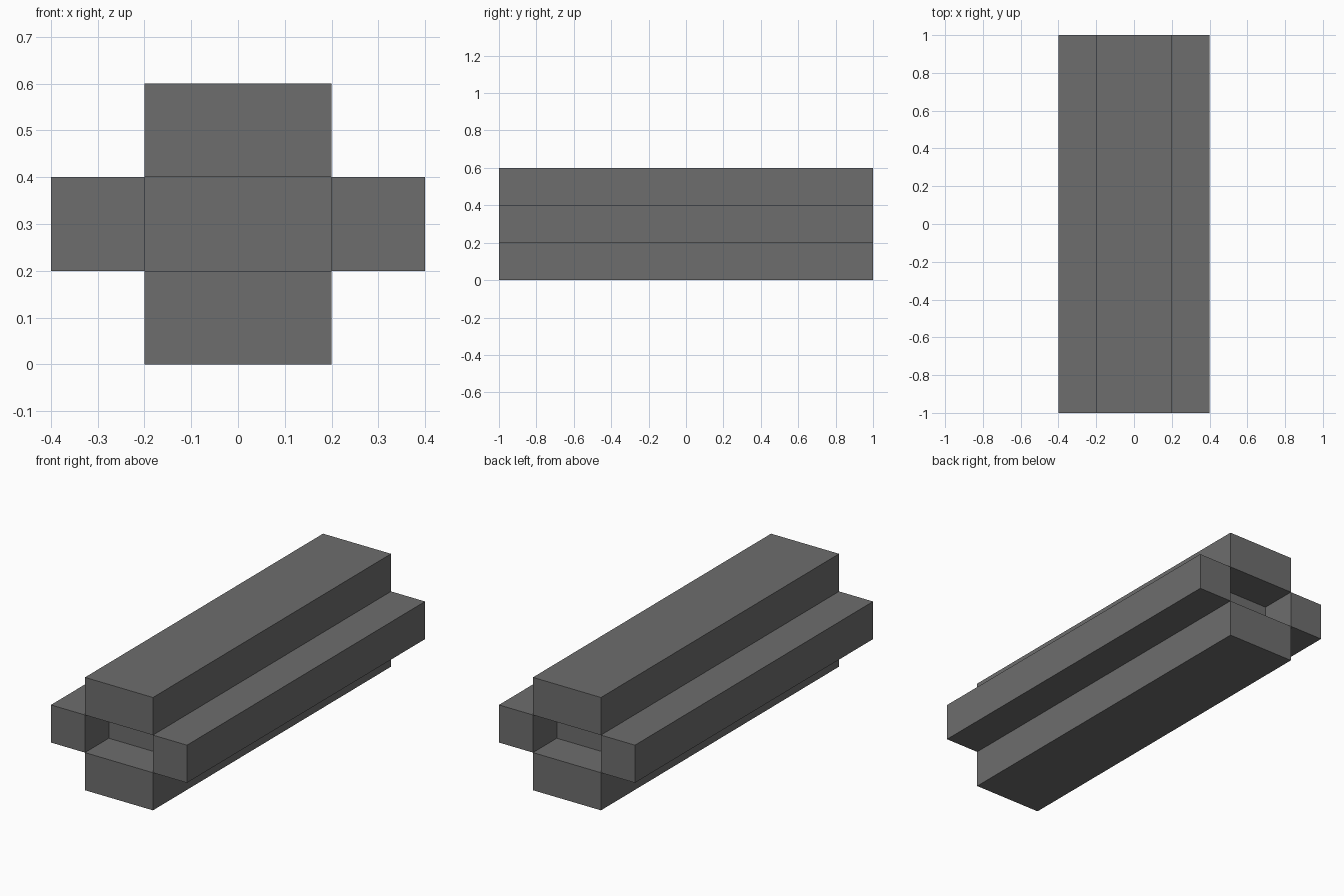
import bpy
import bmesh
from mathutils import Vector

cube = bpy.data.objects.get("Cube")
if cube:
    bpy.data.objects.remove(cube, do_unlink=True)

HALF_LENGTH = 1.0
RECESS = 0.2

# Single flat colour
grey = bpy.data.materials.new("dark_grey")
grey.use_nodes = True
colour = (0.155, 0.155, 0.155, 1.0)
grey.diffuse_color = colour
bsdf = next(n for n in grey.node_tree.nodes if n.type == 'BSDF_PRINCIPLED')
bsdf.inputs["Base Color"].default_value = colour

# Cross-shaped section: a core cell and four arm cells (x0, x1, z0, z1)
cells = [
    (-0.2, 0.2, 0.2, 0.4),
    (-0.2, 0.2, 0.4, 0.6),
    (-0.2, 0.2, 0.0, 0.2),
    (-0.4, -0.2, 0.2, 0.4),
    (0.2, 0.4, 0.2, 0.4),
]
bm = bmesh.new()
for x0, x1, z0, z1 in cells:
    corners = [(x0, z0), (x1, z0), (x1, z1), (x0, z1)]
    bm.faces.new([bm.verts.new((x, -HALF_LENGTH, z)) for x, z in corners])
bmesh.ops.remove_doubles(bm, verts=bm.verts[:], dist=0.001)

# Extrude the section along the beam, keeping both end caps
result = bmesh.ops.extrude_face_region(bm, geom=bm.faces[:], use_keep_orig=True)
far_verts = [g for g in result["geom"] if isinstance(g, bmesh.types.BMVert)]
bmesh.ops.translate(bm, verts=far_verts, vec=(0, 2 * HALF_LENGTH, 0))
bmesh.ops.recalc_face_normals(bm, faces=bm.faces[:])

# Push the core cell inwards at both ends
for side in (-1, 1):
    middle = Vector((0, side * HALF_LENGTH, 0.3))
    core = [f for f in bm.faces if (f.calc_center_median() - middle).length < 0.01]
    pocket = bmesh.ops.extrude_discrete_faces(bm, faces=core)["faces"]
    verts = list({v for f in pocket for v in f.verts})
    bmesh.ops.translate(bm, verts=verts, vec=(0, -side * RECESS, 0))
bmesh.ops.recalc_face_normals(bm, faces=bm.faces[:])

mesh = bpy.data.meshes.new("cross_beam")
bm.to_mesh(mesh)
bm.free()
mesh.materials.append(grey)
beam = bpy.data.objects.new("cross_beam", mesh)
bpy.context.collection.objects.link(beam)
